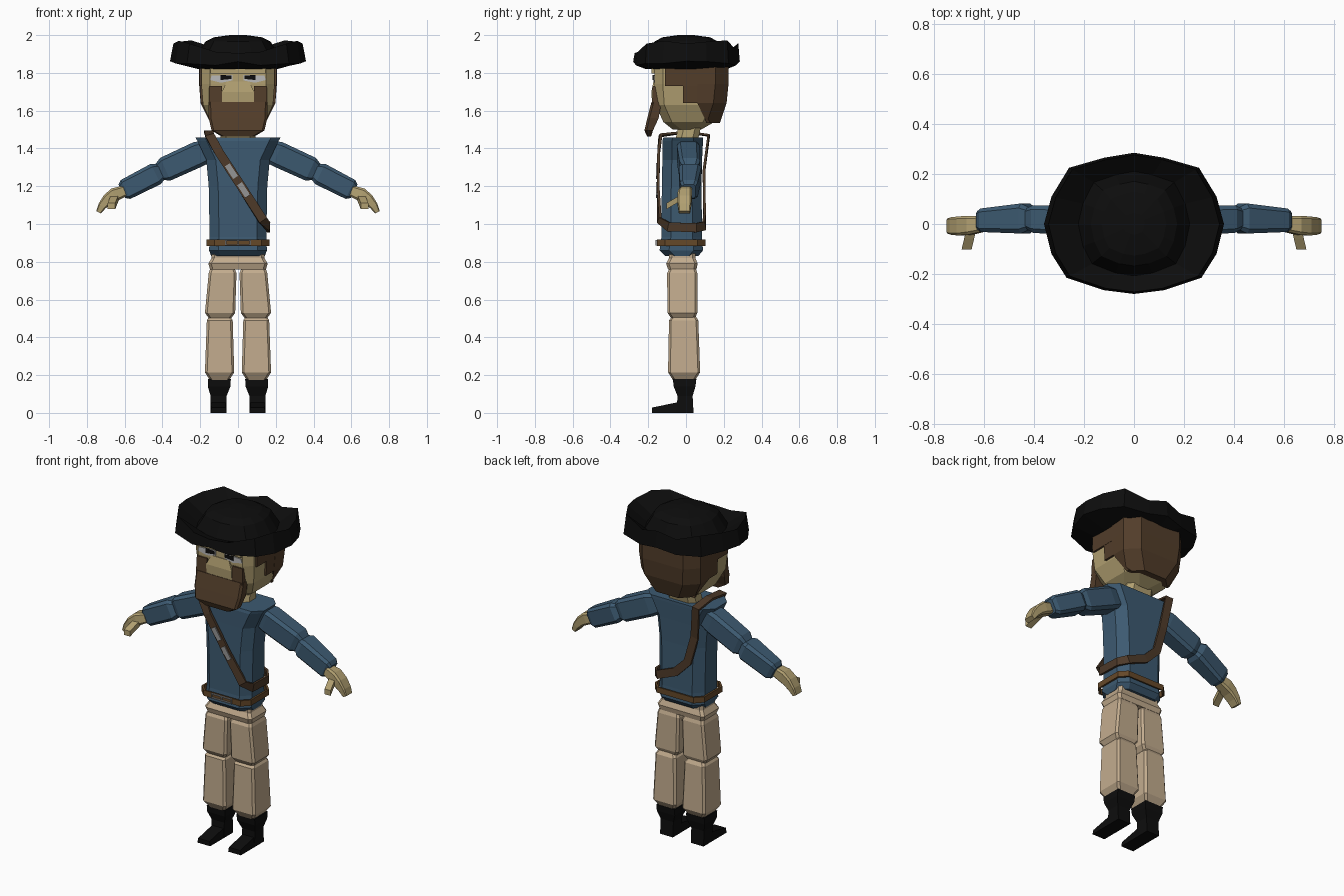
import bpy, bmesh, math
from mathutils import Vector as V

def material(name, col):
    m = bpy.data.materials.new(name)
    m.diffuse_color = (*col, 1)
    return m

BLACK = material("black", (0.004, 0.004, 0.004))
BLUE = material("blue cloth", (0.046, 0.102, 0.165))
CREAM = material("cream cloth", (0.54, 0.41, 0.27))
SKIN = material("skin", (0.44, 0.35, 0.165))
HAIR = material("hair brown", (0.085, 0.047, 0.023))
STRAP = material("strap brown", (0.075, 0.042, 0.022))
BELT = material("belt brown", (0.13, 0.065, 0.022))
GREY = material("metal grey", (0.30, 0.30, 0.30))
WHITE = material("eye white", (0.48, 0.48, 0.48))

def loft(name, rings, mat, closed=False):
    """Skin a stack of equal-length rings; cap the ends unless closed."""
    bm = bmesh.new()
    rows = [[bm.verts.new(p) for p in r] for r in rings]
    pairs = list(zip(rows, rows[1:])) + ([(rows[-1], rows[0])] if closed else [])
    for a, b in pairs:
        for i in range(len(a)):
            j = (i + 1) % len(a)
            bm.faces.new((a[i], a[j], b[j], b[i]))
    if not closed:
        bm.faces.new(rows[0])
        bm.faces.new(rows[-1])
    bmesh.ops.recalc_face_normals(bm, faces=bm.faces)
    me = bpy.data.meshes.new(name)
    bm.to_mesh(me)
    bm.free()
    me.materials.append(mat)
    ob = bpy.data.objects.new(name, me)
    bpy.context.collection.objects.link(ob)
    return ob

def section(x0, x1, y0, y1, cf=0.0, cb=0.0):
    """Rectangle with chamfered front (cf) and back (cb) corners."""
    s = 1 if x1 > x0 else -1
    pts = [(x0 + s*cf, y0), (x1 - s*cf, y0), (x1, y0 + cf), (x1, y1 - cb),
           (x1 - s*cb, y1), (x0 + s*cb, y1), (x0, y1 - cb), (x0, y0 + cf)]
    keep = []
    for p in pts:
        if p not in keep:
            keep.append(p)
    return keep

def stack(name, levels, mat, cf=0.0, cb=0.0):
    """levels: (z, x0, x1, y0, y1)"""
    return loft(name, [[(x, y, z) for x, y in section(x0, x1, y0, y1, cf, cb)]
                       for z, x0, x1, y0, y1 in levels], mat)

def sym(levels):
    return [(z, -x, x, y0, y1) for z, x, y0, y1 in levels]

def side(s, levels):
    return [(z, s*x0, s*x1, y0, y1) for z, x0, x1, y0, y1 in levels]

def limb(name, s, path, mat, chamfer=0.3):
    """path: (x, y, z, half height, half depth) swept in the xz plane."""
    rings = []
    for i, (x, y, z, h, d) in enumerate(path):
        a, b = path[max(i-1, 0)], path[min(i+1, len(path)-1)]
        t = V((b[0]-a[0], 0, b[2]-a[2])).normalized()
        n = V((-t.z, 0, t.x))
        c = chamfer * min(h, d)
        rings.append([(s*(x + n.x*u), y + w, z + n.z*u)
                      for u, w in section(-h, h, -d, d, c, c)])
    return loft(name, rings, mat)

def ribbon(name, path, w, t, mat):
    """Closed flat band; path: (point, outward direction)."""
    rings = []
    for i, (p, n) in enumerate(path):
        p, n = V(p), V(n).normalized()
        tan = (V(path[(i+1) % len(path)][0]) - V(path[i-1][0])).normalized()
        b = tan.cross(n).normalized() * w / 2
        rings.append([p-b, p+b, p+b+n*t, p-b+n*t])
    return loft(name, rings, mat, closed=True)

def plate(name, pts, y, mat, t=0.008):
    """Thin plate facing the front; pts in xz."""
    return loft(name, [[(x, y + k, z) for x, z in pts] for k in (0, -t)], mat)

# Legs and boots
for s, n in ((1, "left"), (-1, "right")):
    stack(n + "_boot", side(s, [(0.0, .06, .145, -.05, .04), (.09, .06, .145, -.045, .035),
          (.14, .04, .16, -.065, .05), (.18, .038, .16, -.07, .055)]), BLACK)
    loft(n + "_boot_toe", [[(s*.06, y, 0), (s*.145, y, 0), (s*.14, y, z), (s*.065, y, z)]
         for y, z in ((-.18, .028), (-.05, .055), (.03, .06))], BLACK)
    stack(n + "_shin", side(s, [(.175, .045, .15, -.07, .05), (.215, .02, .175, -.095, .075),
          (.49, .028, .165, -.09, .065), (.515, .045, .15, -.07, .05)]), CREAM, .012, .012)
    stack(n + "_thigh", side(s, [(.495, .04, .15, -.075, .045), (.53, .015, .175, -.098, .06),
          (.74, .008, .155, -.10, .06), (.77, .02, .145, -.085, .05)]), CREAM, .012, .012)

# Hips
stack("hips", sym([(.76, .148, -.095, .055), (.79, .157, -.105, .062),
      (.82, .14, -.09, .05), (.86, .14, -.09, .05)]), CREAM, .015, .015)

# Shirt body with flared shoulders
stack("shirt", sym([(.83, .142, -.11, .065), (.86, .153, -.14, .09), (.93, .150, -.13, .085),
      (1.2, .155, -.128, .082), (1.34, .168, -.125, .085), (1.44, .215, -.125, .09),
      (1.457, .225, -.12, .09)]), BLUE, .05, .05)

# Arms and hands
for s, n in ((1, "left"), (-1, "right")):
    limb(n + "_upper_arm", s, [(.14, .01, 1.395, .055, .05), (.21, .012, 1.37, .068, .06),
         (.385, .02, 1.29, .066, .055), (.42, .022, 1.275, .045, .04)], BLUE)
    limb(n + "_forearm", s, [(.40, .022, 1.28, .04, .04), (.435, .022, 1.265, .06, .06),
         (.595, .015, 1.183, .056, .047), (.615, .015, 1.173, .04, .036)], BLUE)
    limb(n + "_hand", s, [(.60, 0, 1.175, .03, .03), (.655, -.005, 1.155, .036, .038),
         (.69, -.008, 1.13, .03, .038), (.72, -.008, 1.095, .022, .035),
         (.738, -.008, 1.062, .014, .03)], SKIN)
    loft(n + "_thumb", [[(s*(x+dx), y, z+dz) for dx, dz in ((-.02, -.016), (.02, -.016), (.02, .016), (-.02, .016))]
         for x, y, z in ((.65, -.015, 1.145), (.66, -.06, 1.12), (.67, -.102, 1.095))], SKIN)

# Neck and head
stack("neck", sym([(1.43, .095, -.06, .06), (1.56, .085, -.03, .09)]), SKIN, .03, .03)
stack("head", sym([(1.50, .09, -.07, .08), (1.54, .145, -.12, .15), (1.63, .185, -.16, .195),
      (1.74, .194, -.168, .205), (1.86, .194, -.168, .205)]), SKIN, .045, .06)

# Hair: rounded back piece plus stepped side locks
stack("hair_back", sym([(1.535, .145, .13, .18), (1.64, .198, .06, .215),
      (1.74, .206, .06, .225), (1.86, .206, .06, .225)]), HAIR, 0, .07)
stack("hair_side_upper", sym([(1.73, .204, -.11, .09), (1.86, .204, -.11, .09)]), HAIR)
stack("hair_side_lower", sym([(1.64, .198, -.015, .09), (1.74, .203, -.015, .09)]), HAIR)

# Face: nose, brow, eyes, beard
stack("nose", sym([(1.64, .085, -.18, -.1), (1.70, .085, -.183, -.1), (1.755, .06, -.172, -.1)]), SKIN)
stack("brow", sym([(1.797, .145, -.182, -.1), (1.85, .15, -.182, -.1)]), SKIN)
for s, n in ((1, "left"), (-1, "right")):
    plate(n + "_eye", [(s*x, z) for x, z in ((.03, 1.76), (.09, 1.748), (.148, 1.762), (.14, 1.785), (.03, 1.79))],
          -.165, WHITE)
    plate(n + "_pupil", [(s*x, z) for x, z in ((.035, 1.768), (.092, 1.762), (.092, 1.79), (.035, 1.785))],
          -.171, BLACK, .006)
    stack(n + "_beard_side", side(s, [(1.63, .085, .155, -.18, -.13), (1.73, .085, .152, -.176, -.13)]), HAIR)
stack("beard", sym([(1.462, .085, -.205, -.185), (1.495, .14, -.22, -.175), (1.56, .155, -.205, -.145),
      (1.645, .157, -.183, -.13)]), HAIR, .012)

# Hat: turned-up brim and low crown, right half mirrored
half = [(0, -.28, 1.86, 1.905), (.12, -.265, 1.84, 1.91), (.27, -.215, 1.85, 1.955), (.33, -.12, 1.85, 1.97),
        (.36, 0, 1.862, 1.955), (.33, .11, 1.86, 1.965), (.26, .225, 1.85, 1.972), (.12, .265, 1.84, 1.93),
        (0, .285, 1.86, 1.958)]
rim = half + [(-x, y, a, b) for x, y, a, b in half[-2:0:-1]]
flat = lambda sx, sy, z: [(x*sx, y*sy, z) for x, y, _, _ in rim]
loft("hat", [flat(.58, .76, 1.82), [(x, y, a) for x, y, a, _ in rim],
             [(x*.95, y*.97, b) for x, y, _, b in rim], flat(.62, .74, 1.885),
             flat(.48, .60, 1.965), flat(.36, .45, 1.988), flat(.12, .15, 2.0)], BLACK)

# Waist belt with buckle frame
outline = section(-.155, .155, -.145, .095, .04, .04)
ribbon("belt", [((x, y, .90), (x, y + .025, 0)) for x, y in outline], .034, .012, BELT)
for z in (.888, .912):
    plate("buckle_bar", [(-.068, z-.003), (.068, z-.003), (.068, z+.003), (-.068, z+.003)], -.154, GREY)
for x in (-.065, 0, .065):
    plate("buckle_post", [(x-.003, .888), (x+.003, .888), (x+.003, .912), (x-.003, .912)], -.154, GREY)

# Shoulder strap looping from one shoulder to the opposite hip
ribbon("shoulder_strap", [
    ((-.15, -.13, 1.465), (0, -1, .8)), ((-.10, -.138, 1.38), (0, -1, 0)), ((.03, -.14, 1.18), (0, -1, 0)),
    ((.13, -.135, 1.02), (.3, -1, 0)), ((.156, -.09, .985), (1, -.4, 0)), ((.156, .05, .98), (1, .4, 0)),
    ((.12, .09, .99), (.4, 1, 0)), ((0, .092, 1.04), (0, 1, 0)), ((-.08, .09, 1.12), (0, 1, 0)),
    ((-.125, .088, 1.28), (0, 1, 0)), ((-.15, .115, 1.465), (0, 1, .8)), ((-.155, 0, 1.48), (0, 0, 1))],
    .048, .014, STRAP)

# Strap buckles
d, w = V((.55, -.835)), V((.835, .55)) * .015
for cx, cz in ((-.035, 1.28), (.03, 1.18)):
    c = V((cx, cz))
    plate("strap_buckle", [c-d*.04-w, c+d*.04-w, c+d*.04+w, c-d*.04+w], -.152, GREY)
